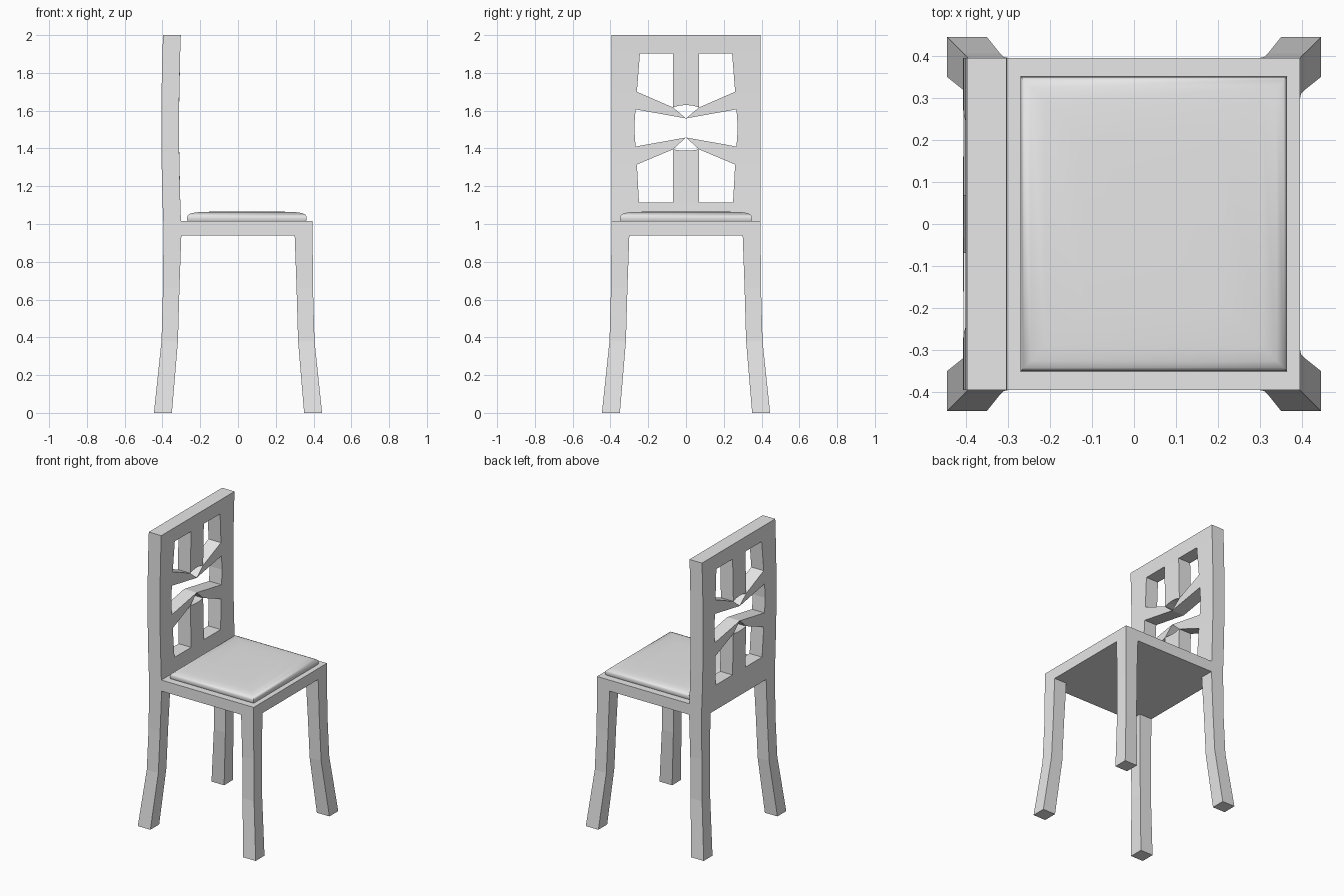
import bpy, bmesh

old = bpy.data.objects.get("Cube")
if old:
    bpy.data.objects.remove(old, do_unlink=True)

grey = bpy.data.materials.new("light_grey")
grey.use_nodes = True
grey.diffuse_color = (0.8, 0.8, 0.8, 1)
grey.node_tree.nodes["Principled BSDF"].inputs["Base Color"].default_value = (0.8, 0.8, 0.8, 1)


def finish(name, bm):
    bmesh.ops.recalc_face_normals(bm, faces=bm.faces[:])
    mesh = bpy.data.meshes.new(name)
    bm.to_mesh(mesh)
    bm.free()
    mesh.materials.append(grey)
    obj = bpy.data.objects.new(name, mesh)
    bpy.context.collection.objects.link(obj)
    return obj


def loft(name, sections):
    """Join rectangles (z, x0, x1, y0, y1) from bottom to top."""
    bm = bmesh.new()
    rings = [[bm.verts.new(p) for p in ((x0, y0, z), (x1, y0, z), (x1, y1, z), (x0, y1, z))]
             for z, x0, x1, y0, y1 in sections]
    for a, b in zip(rings, rings[1:]):
        for i in range(4):
            j = (i + 1) % 4
            bm.faces.new((a[i], a[j], b[j], b[i]))
    bm.faces.new(rings[0])
    bm.faces.new(rings[-1])
    return finish(name, bm)


# Seat slab
HALF, SEAT_LOW, SEAT_TOP = 0.395, 0.94, 1.015
loft("seat", [(z, -HALF, HALF, -HALF, HALF) for z in (SEAT_LOW, SEAT_TOP)])

# Legs, splayed outwards at the foot
leg = [(0, 0.35, 0.445), (0.38, 0.318, 0.405), (0.66, 0.31, 0.397), (SEAT_LOW, 0.30, HALF)]
for sx, end in ((1, "front"), (-1, "back")):
    for sy, side in ((1, "left"), (-1, "right")):
        loft(f"{end}_{side}_leg", [(z, sx * a, sx * b, sy * a, sy * b) for z, a, b in leg])

# Cushion with a softly rounded rim
rim = [(SEAT_TOP, 0.004), (1.025, 0), (1.04, 0.001), (1.05, 0.008), (1.058, 0.025),
       (1.063, 0.06), (1.066, 0.15), (1.067, 0.25)]
cushion = loft("cushion", [(z, -0.27 + d, 0.364 - d, -0.35 + d, 0.35 - d) for z, d in rim])
bpy.context.view_layer.objects.active = cushion
cushion.select_set(True)
bpy.ops.object.shade_smooth_by_angle(angle=0.9)
cushion.select_set(False)

# Pierced back: half outline pieces as (y, z), mirrored and thickened
edge = [(0.25, SEAT_TOP), (0.249, 1.113), (0.26, 1.315), (0.267, 1.41), (0.274, 1.51),
        (0.267, 1.607), (0.26, 1.70), (0.244, 1.903), (0.24, 2.0)]
pieces = [[a, (HALF, a[1]), (HALF, b[1]), b] for a, b in zip(edge, edge[1:])]
STILE = 0.069
low, high = (STILE, 1.395), (STILE, 1.617)
pieces += [
    # bottom and top rails
    [(0, SEAT_TOP), edge[0], edge[1], (STILE, 1.113), (0, 1.113)],
    [(0, 1.903), (STILE, 1.903), edge[7], edge[8], (0, 2.0)],
    # lower and upper middle stiles with curved ends
    [(0, 1.113), (STILE, 1.113), low, (0.035, 1.39), (0, 1.388)],
    [(0, 1.903), (0, 1.63), (0.035, 1.627), high, (STILE, 1.903)],
    # tapering arms that meet in the centre
    [edge[2], edge[3], (0, 1.458), low],
    [edge[5], edge[6], high, (0, 1.559)],
]
bm = bmesh.new()
for s in (1, -1):
    for piece in pieces:
        bm.faces.new([bm.verts.new((0, s * y, z)) for y, z in piece])
bmesh.ops.remove_doubles(bm, verts=bm.verts[:], dist=0.0005)
ext = bmesh.ops.extrude_face_region(bm, geom=bm.faces[:], use_keep_orig=True)
front = {g for g in ext["geom"] if isinstance(g, bmesh.types.BMVert)}
for v in bm.verts:
    bow = 0.01 * max(0, 1 - ((v.co.z - 1.52) / 0.5) ** 2)
    v.co.x = (-0.302 if v in front else -0.396) - bow
finish("back_panel", bm)
